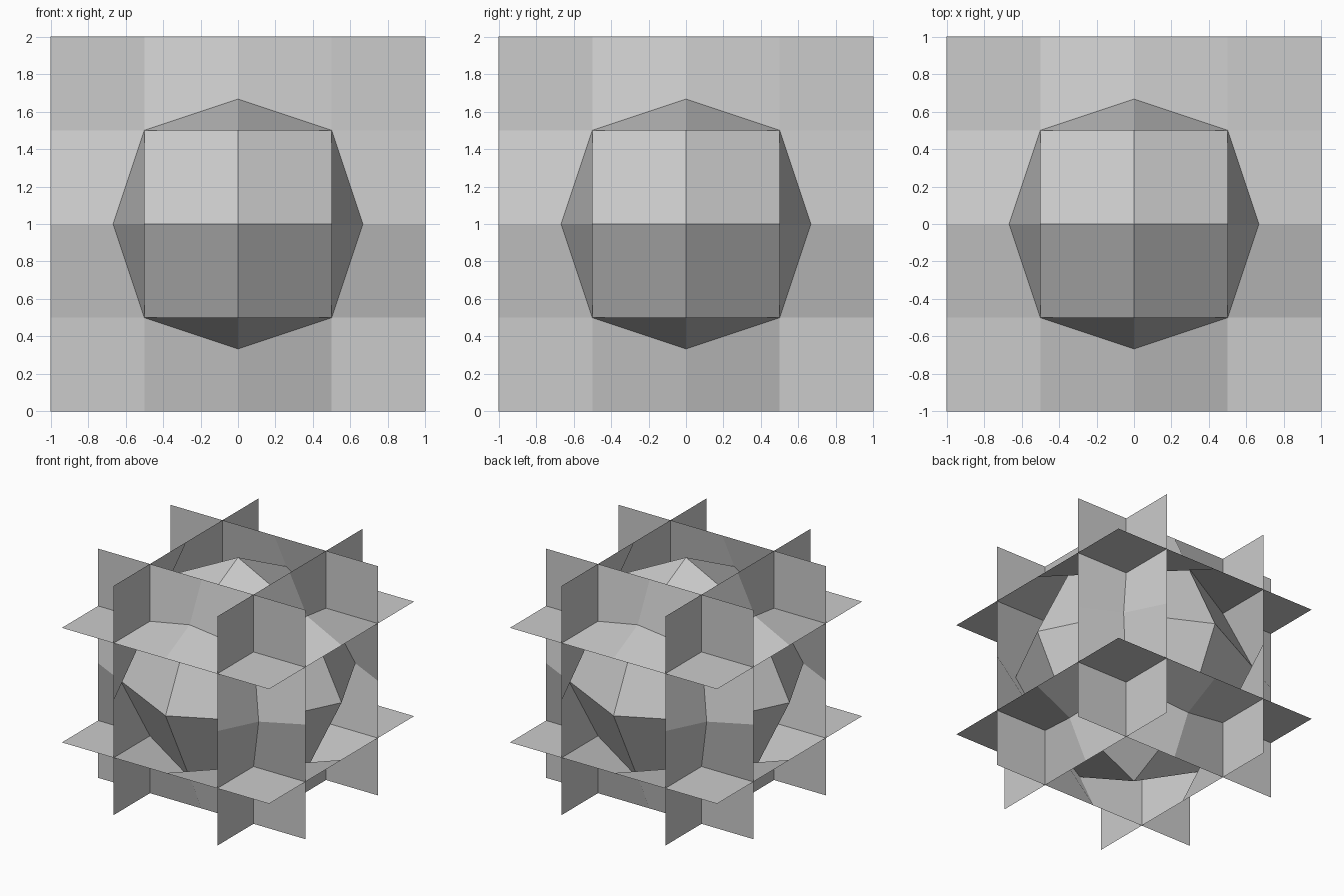
import bpy, bmesh
from math import pi
from mathutils import Matrix, Vector

if "Cube" in bpy.data.objects:
    bpy.data.objects.remove(bpy.data.objects["Cube"])

CORE = 0.5        # plane offset of each flat sheet
RIDGE = 2 / 3     # bulged mid-edge where neighbouring sheets meet
PEAK = 1.0        # height of the central point


def panel(name, rotation):
    """Square sheet of 4 x 4 faces with its middle raised to a point."""
    bm = bmesh.new()
    bmesh.ops.create_grid(bm, x_segments=4, y_segments=4, size=1)
    # Start every quad at its inner core corner so the folds are symmetric
    for f in list(bm.faces):
        vs = list(f.verts)
        i = next(k for k, v in enumerate(vs)
                 if abs(abs(v.co.x) - 0.5) < 0.1 and abs(abs(v.co.y) - 0.5) < 0.1)
        bm.faces.remove(f)
        bm.faces.new(vs[i:] + vs[:i])
    for v in bm.verts:
        x, y = abs(v.co.x), abs(v.co.y)
        v.co.z = CORE
        if max(x, y) < 0.1:
            v.co.z = PEAK
        elif min(x, y) < 0.1 and max(x, y) < 0.6:
            v.co *= RIDGE / CORE
    bm.transform(Matrix.Translation(Vector((0, 0, 1))) @ rotation)
    mesh = bpy.data.meshes.new(name)
    bm.to_mesh(mesh)
    bm.free()
    obj = bpy.data.objects.new(name, mesh)
    bpy.context.collection.objects.link(obj)


# Six identical panels interlock; their raised centres close the faceted core
for name, axis, angle in [
    ("top_panel", 'X', 0), ("bottom_panel", 'X', pi),
    ("front_panel", 'X', pi / 2), ("back_panel", 'X', -pi / 2),
    ("right_panel", 'Y', pi / 2), ("left_panel", 'Y', -pi / 2),
]:
    panel(name, Matrix.Rotation(angle, 4, axis))
